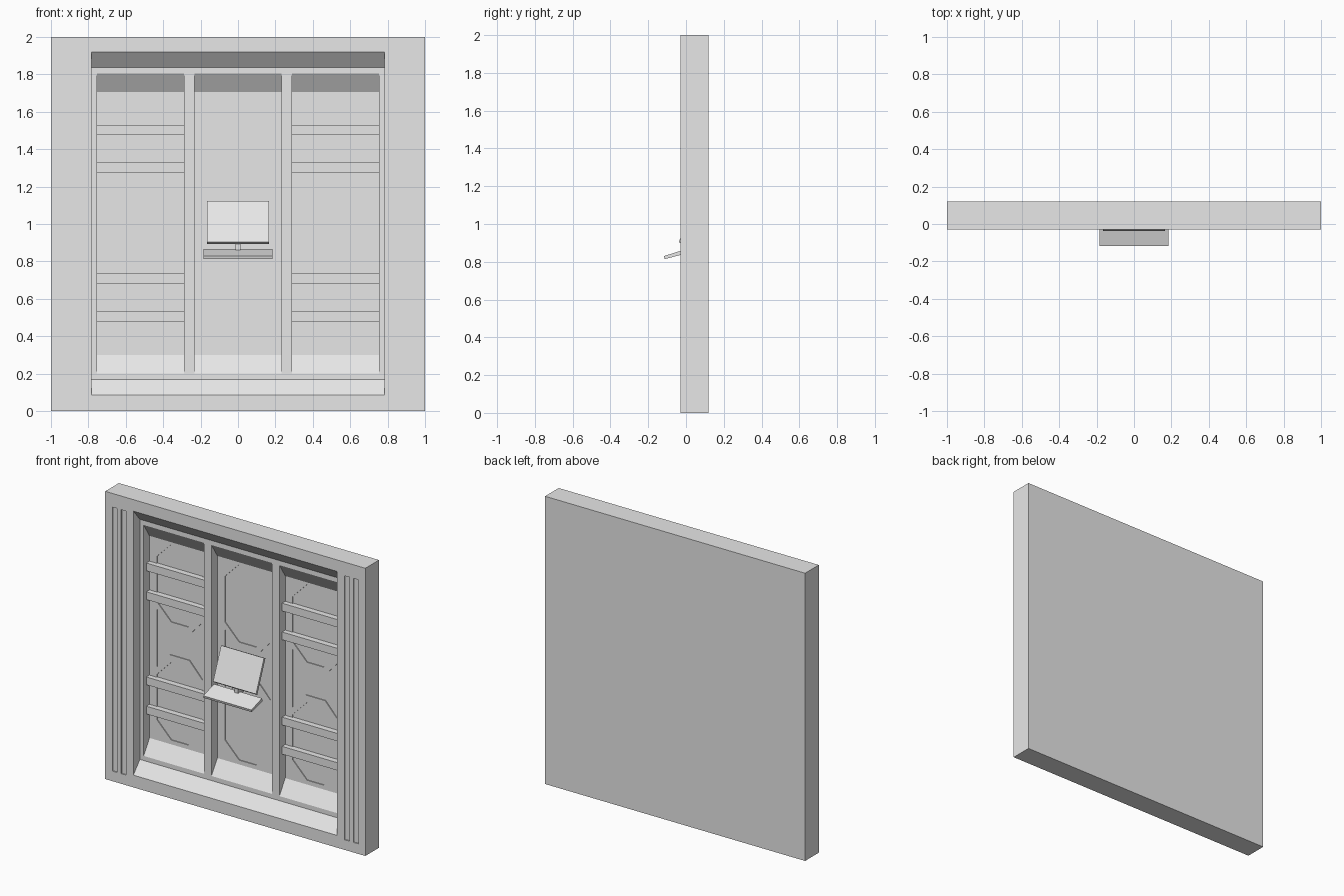
import bpy
import bmesh
from mathutils import Vector

if "Cube" in bpy.data.objects:
    bpy.data.objects.remove(bpy.data.objects["Cube"], do_unlink=True)

FRONT, BACK = -0.03, 0.12      # slab faces
LEDGE, FLOOR = 0.04, 0.105     # depths of the two recess steps
INSET = FLOOR + 0.006

grey = bpy.data.materials.new("light_grey")
grey.use_nodes = True
grey.diffuse_color = (0.8, 0.8, 0.8, 1)
grey.node_tree.nodes["Principled BSDF"].inputs["Base Color"].default_value = (0.8, 0.8, 0.8, 1)


def prism(name, outline, lo, hi, axis):
    """Extrude an outline: (y, z) points along x, or (x, z) points along y."""
    bm = bmesh.new()

    def place(p, t):
        return (t, p[0], p[1]) if axis == "x" else (p[0], t, p[1])

    face = bm.faces.new([bm.verts.new(place(p, lo)) for p in outline])
    grown = bmesh.ops.extrude_face_region(bm, geom=[face])
    move = Vector((hi - lo, 0, 0)) if axis == "x" else Vector((0, hi - lo, 0))
    verts = [g for g in grown["geom"] if isinstance(g, bmesh.types.BMVert)]
    bmesh.ops.translate(bm, verts=verts, vec=move)
    bmesh.ops.recalc_face_normals(bm, faces=bm.faces)
    mesh = bpy.data.meshes.new(name)
    bm.to_mesh(mesh)
    bm.free()
    mesh.materials.append(grey)
    obj = bpy.data.objects.new(name, mesh)
    bpy.context.scene.collection.objects.link(obj)
    return obj


def box(name, x0, x1, y0, y1, z0, z1):
    return prism(name, [(x0, z0), (x1, z0), (x1, z1), (x0, z1)], y0, y1, "y")


def cut(target, cutter):
    """Subtract the cutter, keep the result and drop the cutter."""
    mod = target.modifiers.new("cut", "BOOLEAN")
    mod.operation = "DIFFERENCE"
    mod.solver = "EXACT"
    mod.object = cutter
    graph = bpy.context.evaluated_depsgraph_get()
    graph.update()
    mesh = bpy.data.meshes.new_from_object(target.evaluated_get(graph))
    target.modifiers.clear()
    target.data = mesh
    bpy.data.objects.remove(cutter, do_unlink=True)


def recess(x0, x1, y0, y1, z0, z1, bevel):
    """Recess with upright sides and a sloping sill and head."""
    air = y0 - 0.03
    outline = [(air, z0), (y0, z0), (y1, z0 + bevel), (y1, z1 - bevel), (y0, z1), (air, z1)]
    return prism("recess_cutter", outline, x0, x1, "x")


# Wall slab with a wide stepped recess and three tall bays
wall = box("wall_panel", -1, 1, FRONT, BACK, 0, 2)
cut(wall, recess(-0.783, 0.783, FRONT, LEDGE, 0.085, 1.92, 0.083))
BAYS = [(-0.522, 0.232), (0, 0.232), (0.522, 0.232)]
for cx, half in BAYS:
    cut(wall, recess(cx - half, cx + half, LEDGE, FLOOR, 0.2, 1.805, 0.1))

# Shallow octagons and waisted panels sunk in each bay
W, N, C = 0.175, 0.065, 0.112
for cx, half in BAYS:
    for z0, z1 in ((0.33, 0.87), (1.15, 1.69)):
        octagon = [(-N, z0), (N, z0), (W, z0 + C), (W, z1 - C),
                   (N, z1), (-N, z1), (-W, z1 - C), (-W, z0 + C)]
        pts = [(cx + x, z) for x, z in octagon]
        cut(wall, prism("octagon_cutter", pts, FLOOR - 0.03, INSET, "y"))
    waist = [(-W, 0.81), (-0.075, 0.92), (0.075, 0.92), (W, 0.81),
             (W, 1.21), (0.075, 1.1), (-0.075, 1.1), (-W, 1.21)]
    pts = [(cx + x, z) for x, z in waist]
    cut(wall, prism("waist_cutter", pts, FLOOR - 0.03, INSET, "y"))

# Twin vertical grooves on both edges of the wall
for side in (-1, 1):
    for inner in (0.84, 0.908):
        x0, x1 = sorted((side * inner, side * (inner + 0.038)))
        cut(wall, box("groove_cutter", x0, x1, FRONT - 0.03, FRONT + 0.008, 0.07, 1.905))

# Horizontal rails across the side bays
for side, label in ((-1, "right"), (1, "left")):
    for i, z in enumerate((0.507, 0.71, 1.302, 1.502)):
        cx = side * 0.522
        box(f"{label}_rail_{i + 1}", cx - 0.232, cx + 0.232, FLOOR - 0.035, FLOOR + 0.01,
            z - 0.027, z + 0.027)

# Console: tilted screen, sloping keyboard and mounting arm
prism("screen", [(-0.038, 0.905), (0.05, 1.122), (0.066, 1.115), (-0.024, 0.894)],
      -0.165, 0.165, "x")
prism("keyboard", [(-0.117, 0.83), (0.0, 0.867), (0.005, 0.845), (-0.113, 0.814)],
      -0.185, 0.185, "x")
prism("mounting_arm", [(-0.018, 0.852), (INSET + 0.004, 0.852), (INSET + 0.004, 0.885),
                       (0.02, 0.885), (0.02, 0.97), (-0.018, 0.915)],
      -0.014, 0.014, "x")
